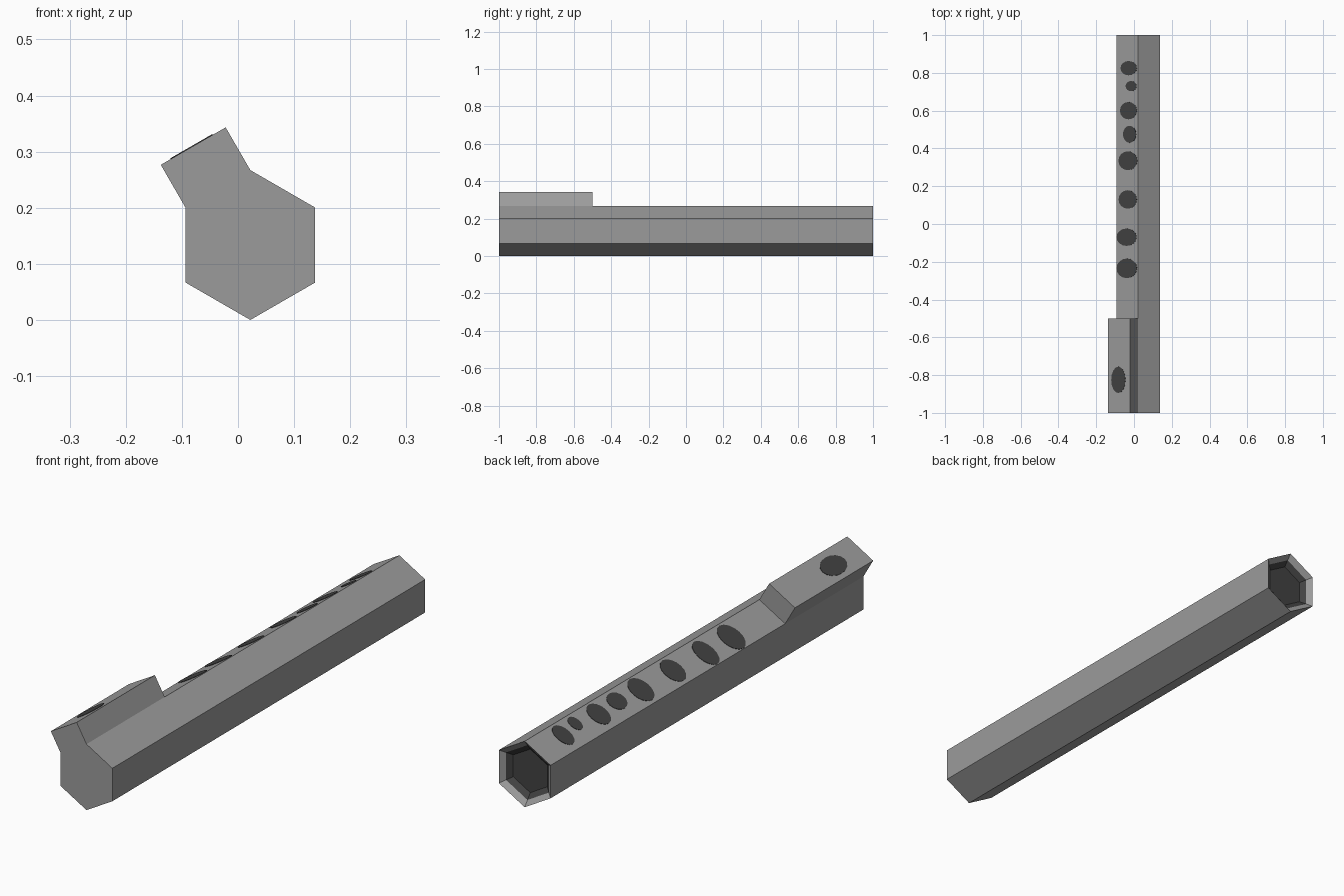
import bpy, bmesh, math
from mathutils import Matrix, Vector

if "Cube" in bpy.data.objects:
    bpy.data.objects.remove(bpy.data.objects["Cube"])

R = 0.1335                    # hexagon corner radius
CX, CZ = 0.022, R             # tube axis
U = Vector((math.cos(math.radians(30)), 0, 0.5))    # across the playing face
N = Vector((-0.5, 0, math.cos(math.radians(30))))   # playing face normal
LIP = 0.088                   # mouthpiece height above the playing face


def material(name, v):
    m = bpy.data.materials.new(name)
    m.diffuse_color = (v, v, v, 1)
    m.use_nodes = True
    m.node_tree.nodes["Principled BSDF"].inputs["Base Color"].default_value = m.diffuse_color
    return m


grey = material("body grey", 0.33)
dark = material("hole dark grey", 0.055)


def make_object(name, bm, mats):
    me = bpy.data.meshes.new(name)
    bm.to_mesh(me)
    bm.free()
    ob = bpy.data.objects.new(name, me)
    bpy.context.collection.objects.link(ob)
    for m in mats:
        me.materials.append(m)
    return ob


# Hexagonal tube: rings along y, ending in a sunken funnel at the back
bm = bmesh.new()


def ring(y, scale):
    return [bm.verts.new((CX + R * scale * math.sin(math.radians(60 * i)), y,
                          CZ + R * scale * math.cos(math.radians(60 * i))))
            for i in range(6)]


# (y, scale, material of the band leading to this ring)
sections = [(-1, 1, 0), (-0.5, 1, 0), (1, 1, 0), (0.982, 0.83, 0), (0.964, 0.66, 1)]
rings = [ring(y, s) for y, s, _ in sections]
bm.faces.new(rings[0])
bm.faces.new(rings[-1]).material_index = 1
mouth_face = None
for k in range(len(rings) - 1):
    a, b = rings[k], rings[k + 1]
    for i in range(6):
        j = (i + 1) % 6
        f = bm.faces.new((a[i], a[j], b[j], b[i]))
        f.material_index = sections[k + 1][2]
        if k == 0 and i == 5:
            mouth_face = f

# Raised mouthpiece block, extruded from the front part of the playing face
res = bmesh.ops.extrude_face_region(bm, geom=[mouth_face])
top = [g for g in res["geom"] if isinstance(g, bmesh.types.BMVert)]
bmesh.ops.translate(bm, verts=top, vec=N * LIP)
if mouth_face.is_valid:
    bm.faces.remove(mouth_face)
bmesh.ops.recalc_face_normals(bm, faces=bm.faces[:])
make_object("flute_body", bm, [grey, dark])

# Painted holes: (y, x min, x max, half length) as thin discs on the playing face
finger_holes = [(0.825, -0.071, 0.015, 0.038), (0.73, -0.044, 0.014, 0.027),
                (0.60, -0.074, 0.016, 0.046), (0.475, -0.058, 0.012, 0.045),
                (0.335, -0.082, 0.018, 0.050), (0.13, -0.081, 0.015, 0.049),
                (-0.07, -0.092, 0.014, 0.046), (-0.235, -0.092, 0.016, 0.052)]
mouth_hole = [(-0.825, -0.120, -0.045, 0.070)]


def make_holes(name, holes, lift):
    bm = bmesh.new()
    base = Vector((CX, 0, CZ + R)) + N * lift
    for y, x0, x1, ry in holes:
        t = ((x0 + x1) / 2 - base.x) / U.x
        c = base + U * t + Vector((0, y, 0))
        frame = Matrix((U, Vector((0, 1, 0)), N)).transposed().to_4x4()
        mat = (Matrix.Translation(c) @ frame
               @ Matrix.Diagonal((((x1 - x0) / 2) / U.x, ry, 1, 1)))
        bmesh.ops.create_cone(bm, cap_ends=True, segments=16, radius1=1,
                              radius2=1, depth=0.003, matrix=mat)
    make_object(name, bm, [dark])


make_holes("finger_holes", finger_holes, 0)
make_holes("mouth_hole", mouth_hole, LIP)
